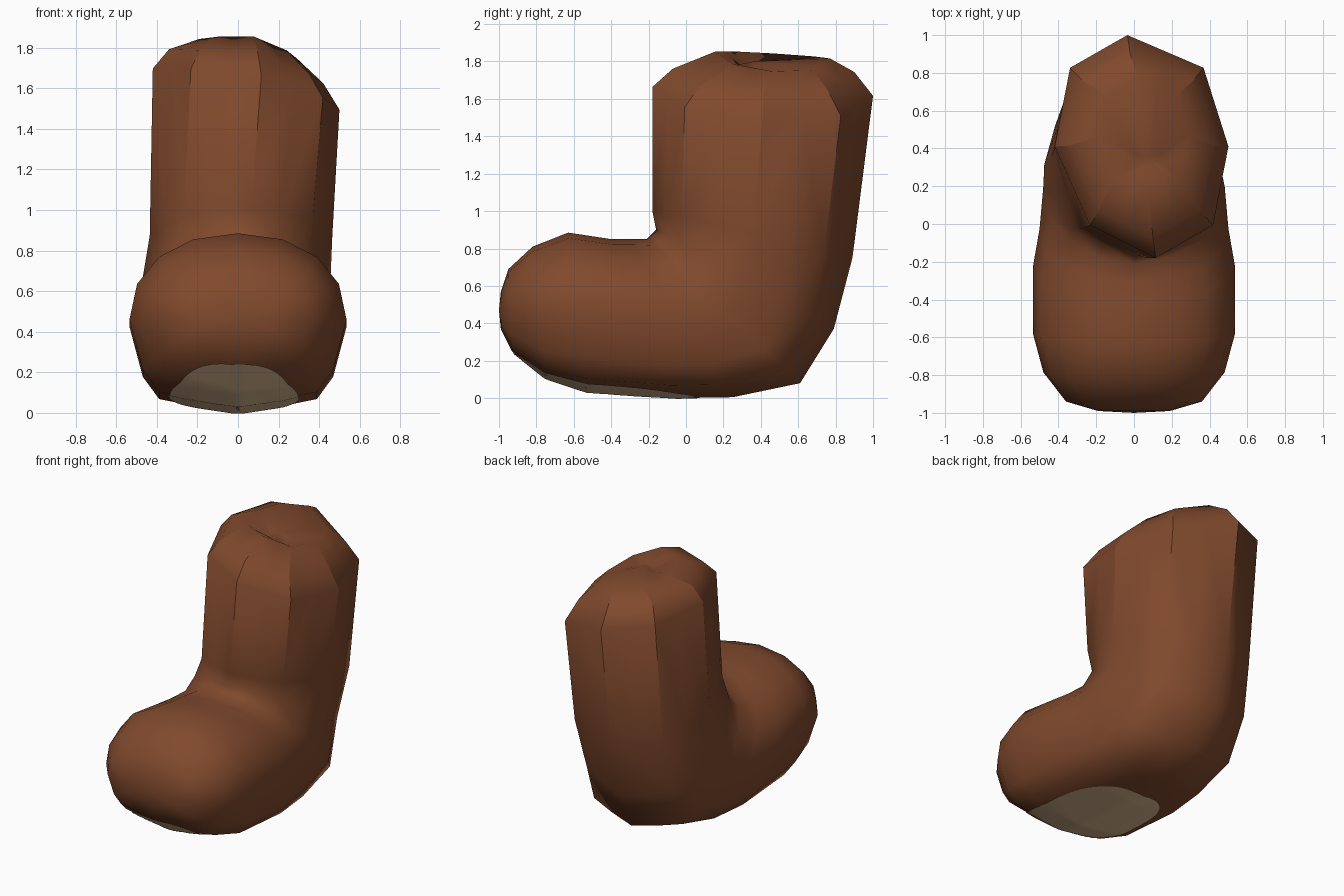
import bpy, bmesh, math
from mathutils import Vector
from mathutils.bvhtree import BVHTree

if "Cube" in bpy.data.objects:
    bpy.data.objects.remove(bpy.data.objects["Cube"])


def material(name, rgb):
    m = bpy.data.materials.new(name)
    m.diffuse_color = (*rgb, 1)
    m.use_nodes = True
    m.node_tree.nodes["Principled BSDF"].inputs["Base Color"].default_value = m.diffuse_color
    return m


def make_object(name, bm, mat, angle):
    me = bpy.data.meshes.new(name)
    bm.to_mesh(me)
    ob = bpy.data.objects.new(name, me)
    bpy.context.collection.objects.link(ob)
    me.materials.append(mat)
    bpy.ops.object.select_all(action='DESELECT')
    ob.select_set(True)
    bpy.context.view_layer.objects.active = ob
    bpy.ops.object.shade_smooth_by_angle(angle=math.radians(angle), keep_sharp_edges=True)
    return ob


def spow(v, p):
    return math.copysign(abs(v) ** p, v) if abs(v) > 1e-6 else 0.0


brown = material("brown leather", (0.215, 0.067, 0.026))
beige = material("beige sole", (0.72, 0.50, 0.29))

# Boot sections from shaft top to toe:
# front/top point (y, z), back/bottom point (y, z), half width, centre x, skew, tilt,
# squareness power, bulge (0 = eight flat sides, 1 = round top and flattened sole)
SECTIONS = [
    (0.28, 1.785, 0.40, 1.80, 0.07, 0.08, 0.02, 0.1, 1, 0),
    (0.16, 1.86, 0.77, 1.81, 0.24, 0.05, 0.03, 0.2, 1, 0),
    (-0.07, 1.775, 0.90, 1.73, 0.38, 0.04, 0.06, 0.22, 1, 0),
    (-0.18, 1.68, 1.00, 1.60, 0.46, 0.04, 0.075, 0.22, 1, 0),
    (-0.18, 1.00, 0.89, 0.75, 0.45, 0.015, 0.05, 0, 1, 0.1),
    (-0.16, 0.90, 0.79, 0.37, 0.465, -0.01, 0.02, 0, 1, 0.4),
    (-0.21, 0.85, 0.61, 0.08, 0.48, 0, 0, 0, 0.95, 0.8),
    (-0.30, 0.85, 0.25, 0.005, 0.50, 0, 0, 0, 0.92, 1),
    (-0.40, 0.85, -0.05, 0.0, 0.535, 0, 0, 0, 0.92, 1),
    (-0.63, 0.885, -0.53, 0.035, 0.535, 0, 0, 0, 0.92, 1),
    (-0.82, 0.81, -0.75, 0.105, 0.48, 0, 0, 0, 0.92, 1),
    (-0.95, 0.69, -0.93, 0.25, 0.36, 0, 0, 0, 0.92, 1),
    (-0.99, 0.57, -0.99, 0.37, 0.19, 0, 0, 0, 1, 1),
]
SIDES = 16


def unit(i, p):
    a = 2 * math.pi * i / SIDES
    return Vector((spow(math.cos(a), p), spow(math.sin(a), p)))


# Boot: bent loft of rings, eight-sided at the shaft and rounder at the foot
bm = bmesh.new()
rings = []
for n, (ay, az, by, bz, w, cx, skew, tilt, p, bulge) in enumerate(SECTIONS):
    ring = []
    for i in range(SIDES):
        c = unit(i, p)
        if i % 2:
            flat = (unit(i - 1, p) + unit(i + 1, p)) / 2
            c = flat.lerp(c, bulge * (1 if c.x > 0 else 0.2))
        t, s = c
        if t < 0:
            t = spow(t, 1 - 0.45 * bulge)
        x = w * s + skew * t
        if n < 5 and s > 0 and t < 0:   # fuller back right corner of the shaft
            x += 0.12 * w * min(s, -t) / 0.7
        y = (ay + by) / 2 + (ay - by) / 2 * t
        z = (az + bz) / 2 + (az - bz) / 2 * t - tilt * (x + 0.2 * abs(s))
        ring.append(bm.verts.new((cx + x, y, z)))
    rings.append(ring)
for n, (r0, r1) in enumerate(zip(rings, rings[1:])):
    for i in range(SIDES):
        j = (i + 1) % SIDES
        bm.faces.new((r0[i], r0[j], r1[j], r1[i]))
    if 1 <= n <= 3:                     # creases down the shaft
        for i in range(0, SIDES, 2):
            bm.edges.get((r0[i], r1[i])).smooth = False
for ring, tip in ((rings[0], (0.07, 0.36, 1.80)), (rings[-1], (0, -1.0, 0.47))):
    v = bm.verts.new(tip)
    for i in range(SIDES):
        bm.faces.new((ring[i], ring[(i + 1) % SIDES], v))
bmesh.ops.triangulate(bm, faces=[f for f in bm.faces if len(f.verts) > 3])
bmesh.ops.recalc_face_normals(bm, faces=bm.faces)
for f in bm.faces:
    f.smooth = True
make_object("boot", bm, brown, 65)
tree = BVHTree.FromBMesh(bm)

# Sole patch: thin rounded plate laid onto the underside of the foot
sole = bmesh.new()
N, M = 48, 24


def on_sole(x, y):
    hit, n, _, _ = tree.ray_cast(Vector((x, y, -1)), Vector((0, 0, 1)))
    if hit is None:
        hit, n, _, _ = tree.find_nearest(Vector((x, y, 0.2)))
    return sole.verts.new(hit + n * 0.007)


centre = on_sole(-0.02, -0.43)
loops = []
for k in range(1, M + 1):
    r = k / M
    loops.append([on_sole(-0.02 + 0.32 * r * spow(math.cos(a), 0.8),
                          -0.43 + 0.49 * r * spow(math.sin(a), 0.8))
                  for a in (2 * math.pi * i / N for i in range(N))])
for i in range(N):
    j = (i + 1) % N
    sole.faces.new((centre, loops[0][j], loops[0][i]))
    for l0, l1 in zip(loops, loops[1:]):
        sole.faces.new((l0[i], l0[j], l1[j], l1[i]))
for f in sole.faces:
    f.normal_update()
    if f.normal.z > 0:
        f.normal_flip()
make_object("sole_patch", sole, beige, 60)
bm.free()
sole.free()
